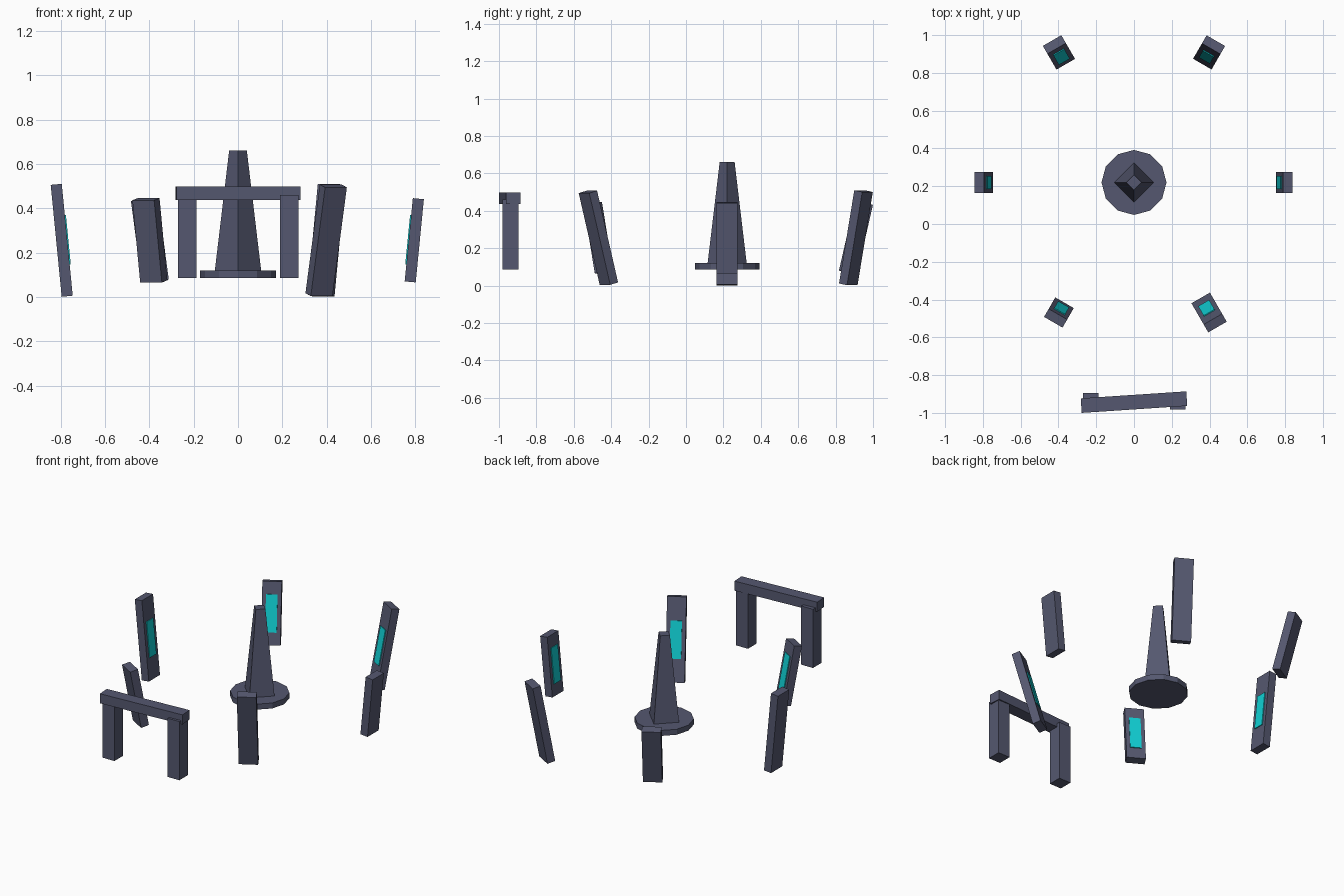
import bpy, bmesh, math
from mathutils import Matrix, Vector

cube = bpy.data.objects.get("Cube")
if cube:
    bpy.data.objects.remove(cube, do_unlink=True)


def material(name, rgb):
    m = bpy.data.materials.new(name)
    m.use_nodes = True
    m.diffuse_color = (*rgb, 1)
    m.node_tree.nodes["Principled BSDF"].inputs["Base Color"].default_value = (*rgb, 1)
    return m


stone = material("slate_stone", (0.09, 0.097, 0.16))
glow = material("cyan_glow", (0.005, 0.62, 0.65))


def finish(name, bm, mat, matrix):
    mesh = bpy.data.meshes.new(name)
    bm.to_mesh(mesh)
    bm.free()
    mesh.materials.append(mat)
    ob = bpy.data.objects.new(name, mesh)
    ob.matrix_world = matrix
    bpy.context.collection.objects.link(ob)
    return ob


def box(name, size, mat, matrix):
    bm = bmesh.new()
    bmesh.ops.create_cube(bm, size=1)
    bmesh.ops.scale(bm, vec=size, verts=bm.verts)
    return finish(name, bm, mat, matrix)


def cone(name, sides, r_low, r_high, z_low, z_high, mat, centre):
    bm = bmesh.new()
    bmesh.ops.create_cone(bm, cap_ends=True, segments=sides, radius1=r_low,
                          radius2=r_high, depth=z_high - z_low)
    x, y = centre
    return finish(name, bm, mat, Matrix.Translation((x, y, (z_low + z_high) / 2)))


# Central obelisk on a round plinth
CENTRE = (0, 0.22)
cone("plinth", 12, 0.172, 0.172, 0.085, 0.12, stone, CENTRE)
cone("obelisk", 4, 0.105, 0.04, 0.115, 0.66, stone, CENTRE)

# Ring of leaning slabs, alternately short and tall, with a glowing inner panel
RING, THICK, WIDTH = 0.795, 0.05, 0.113
LEAN = (5.6, 10.7, 14.8)
for i in range(6):
    a = math.radians(60 * i)
    length = 0.507 if i % 2 else 0.377
    pos = Vector((RING * math.cos(a), CENTRE[1] + RING * math.sin(a), 0.256))
    frame = (Matrix.Translation(pos) @ Matrix.Rotation(a, 4, "Z")
             @ Matrix.Rotation(math.radians(LEAN[i % 3]), 4, "Y"))
    box(f"slab_{i + 1}", (THICK, WIDTH, length), stone, frame)
    panel = frame @ Matrix.Translation((-THICK / 2 - 0.001, 0, 0))
    box(f"glow_panel_{i + 1}", (0.008, 0.067, 0.225), glow, panel)

# Gateway: two posts under a slightly twisted lintel
GATE_Y = -0.941
for side, x in (("right", -0.229), ("left", 0.231)):
    box(f"gate_post_{side}", (0.083, 0.086, 0.375), stone,
        Matrix.Translation((x, GATE_Y + 0.002, 0.2725)))
box("gate_lintel", (0.56, 0.077, 0.061), stone,
    Matrix.Translation((0, GATE_Y - 0.002, 0.468)) @ Matrix.Rotation(math.radians(3.8), 4, "Z"))
